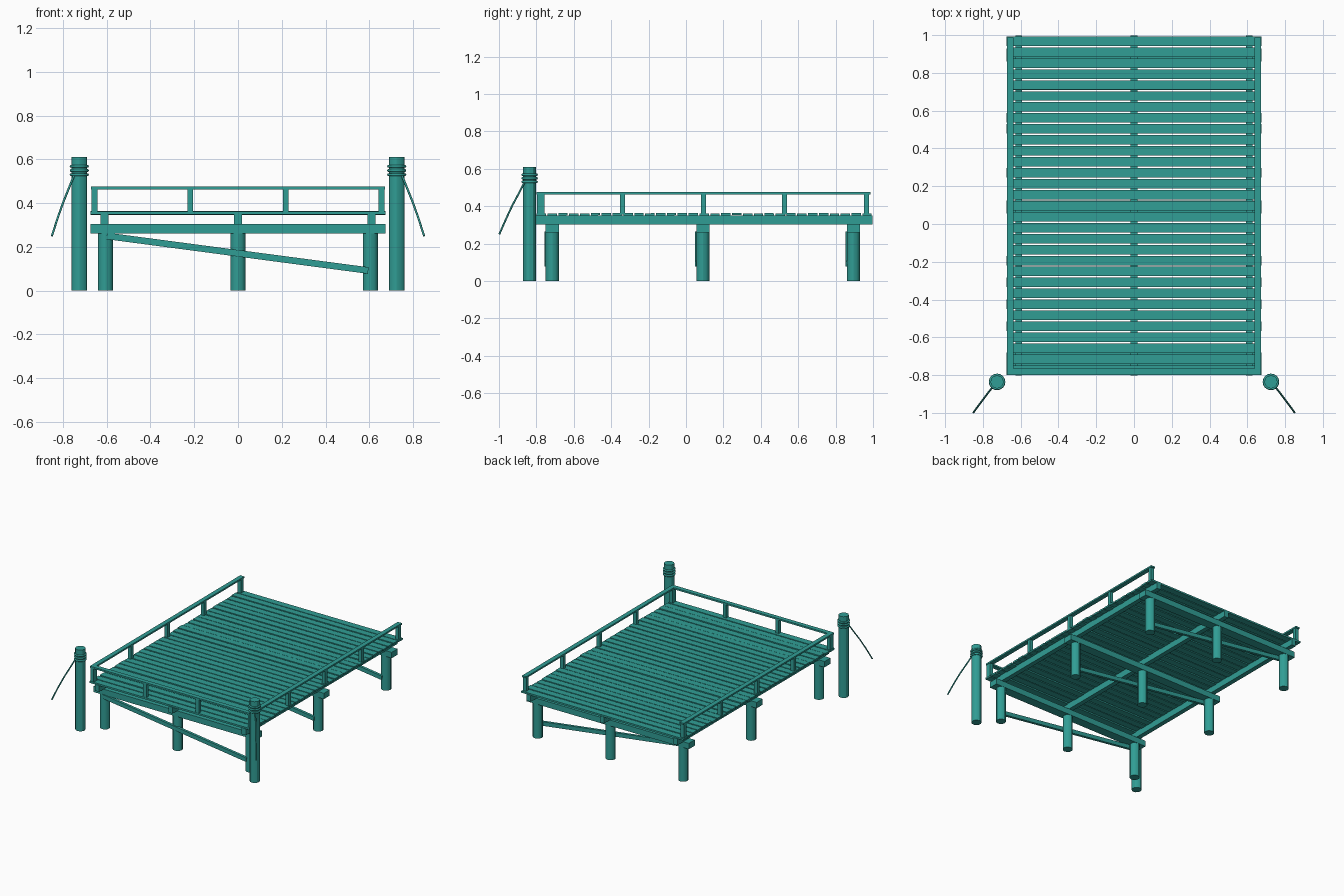
import bpy, math, random
from mathutils import Vector

if "Cube" in bpy.data.objects:
    bpy.data.objects.remove(bpy.data.objects["Cube"])

random.seed(4)
teal = bpy.data.materials.new("teal_wood")
teal.diffuse_color = (0.03, 0.34, 0.30, 1)
teal.use_nodes = True
teal.node_tree.nodes["Principled BSDF"].inputs["Base Color"].default_value = teal.diffuse_color


def finish(name):
    ob = bpy.context.object
    ob.name = name
    ob.data.materials.append(teal)
    return ob


def box(name, center, size, rot=(0, 0, 0)):
    bpy.ops.mesh.primitive_cube_add(size=1, location=center, rotation=rot)
    ob = finish(name)
    ob.scale = size
    return ob


def post(name, x, y, r, h):
    bpy.ops.mesh.primitive_cylinder_add(vertices=12, radius=r, depth=h, location=(x, y, h / 2))
    ob = finish(name)
    bpy.ops.object.shade_smooth_by_angle()
    return ob


DECK_Y, DECK_LEN, DECK_W = 0.097, 1.8, 1.35

# Pile rows, each with a cross beam and a diagonal brace
for y in (-0.715, 0.09, 0.895):
    for x in (-0.605, 0, 0.605):
        post("pile", x, y, 0.035, 0.27)
    box("cross_beam", (0, y, 0.282), (DECK_W, 0.07, 0.044))
    a, b = Vector((-0.6, y - 0.031, 0.25)), Vector((0.595, y - 0.031, 0.092))
    d = b - a
    box("diagonal_brace", (a + b) / 2, (d.length, 0.02, 0.03), (0, -math.atan2(d.z, d.x), 0))

# Joists running the length of the deck
for x in (-0.61, 0, 0.61):
    box("joist", (x, DECK_Y, 0.327), (0.035, DECK_LEN, 0.048))

# Deck planks with slight unevenness
N = 31
pitch = DECK_LEN / N
for i in range(N):
    y = DECK_Y - DECK_LEN / 2 + pitch * (i + 0.5)
    box("plank", (0, y, 0.355 + random.uniform(-0.002, 0.003)),
        (DECK_W - random.uniform(0, 0.01), 0.05, 0.013),
        (random.uniform(-0.02, 0.02), 0, 0))

# Railings on the two sides and the front
RX, RY = 0.655, -0.783
for s in (-1, 1):
    for y in (-0.77, -0.34, 0.094, 0.527, 0.965):
        box("side_rail_post", (s * RX, y, 0.411), (0.027, 0.027, 0.11))
    box("side_rail", (s * RX, 0.094, 0.469), (0.034, 1.785, 0.012))
for x in (-0.655, -0.218, 0.218, 0.655):
    box("front_rail_post", (x, RY, 0.411), (0.027, 0.027, 0.11))
box("front_rail", (0, RY, 0.469), (1.34, 0.034, 0.012))

# Mooring posts with rope coils and a hanging line
for s in (-1, 1):
    px, py = s * 0.725, -0.836
    post("mooring_post", px, py, 0.035, 0.61)
    for z in (0.53, 0.549, 0.568):
        bpy.ops.mesh.primitive_torus_add(major_segments=16, minor_segments=6, major_radius=0.037,
                                         minor_radius=0.007, location=(px, py, z))
        finish("rope_coil")
        bpy.ops.object.shade_smooth()
    cu = bpy.data.curves.new("mooring_line", "CURVE")
    cu.dimensions = "3D"
    cu.bevel_depth = 0.005
    cu.bevel_resolution = 1
    sp = cu.splines.new("POLY")
    pts = [(0.748, -0.862, 0.53), (0.772, -0.893, 0.47), (0.798, -0.928, 0.405),
           (0.824, -0.962, 0.332), (0.85, -0.998, 0.25)]
    sp.points.add(len(pts) - 1)
    for p, c in zip(sp.points, pts):
        p.co = (s * c[0], c[1], c[2], 1)
    cu.materials.append(teal)
    bpy.context.collection.objects.link(bpy.data.objects.new("mooring_line", cu))
